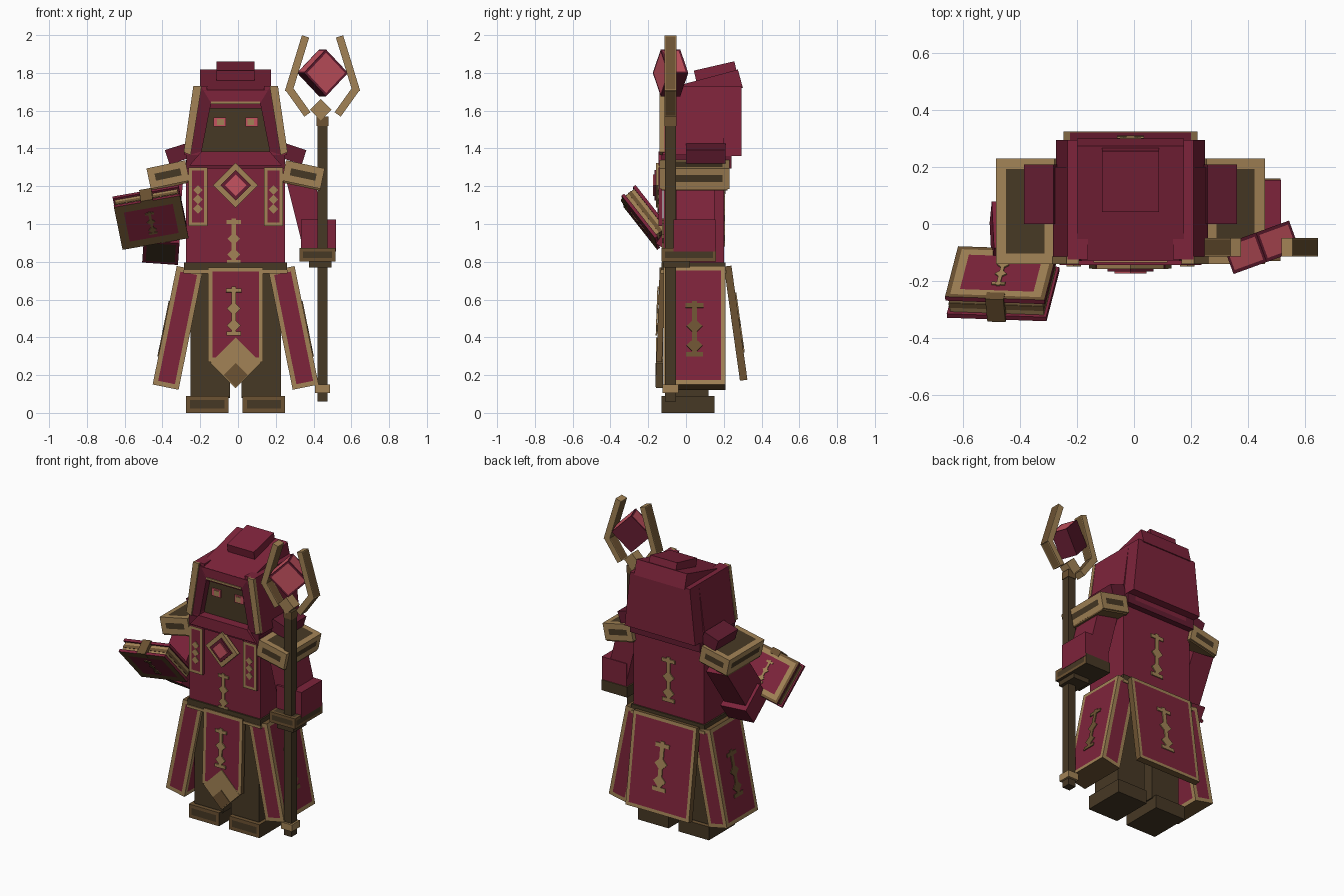
import bpy, bmesh, math
from mathutils import Matrix, Vector

if "Cube" in bpy.data.objects:
    bpy.data.objects.remove(bpy.data.objects["Cube"])

C = -0.0125  # body centre line


def mat(name, r, g, b):
    m = bpy.data.materials.new(name)
    m.diffuse_color = (r, g, b, 1)
    m.use_nodes = True
    m.node_tree.nodes["Principled BSDF"].inputs["Base Color"].default_value = m.diffuse_color
    return m


RED = mat("crimson cloth", 0.205, 0.017, 0.043)
DARKRED = mat("dark crimson", 0.125, 0.012, 0.030)
GOLD = mat("old gold", 0.36, 0.225, 0.092)
BRONZE = mat("bronze", 0.15, 0.085, 0.032)
BROWN = mat("dark leather", 0.062, 0.040, 0.018)
ROSE = mat("rose gem", 0.56, 0.085, 0.115)
DIRS = {'x': (-1, 0, 0), 'X': (1, 0, 0), 'y': (0, -1, 0), 'Y': (0, 1, 0), 'z': (0, 0, -1), 'Z': (0, 0, 1)}


def rot(r):
    x, y, z = (math.radians(a) for a in r)
    return Matrix.Rotation(z, 4, 'Z') @ Matrix.Rotation(y, 4, 'Y') @ Matrix.Rotation(x, 4, 'X')


def finish(name, bm, mats, M=Matrix()):
    me = bpy.data.meshes.new(name)
    bmesh.ops.recalc_face_normals(bm, faces=bm.faces)
    bm.to_mesh(me)
    bm.free()
    for m in mats:
        me.materials.append(m)
    ob = bpy.data.objects.new(name, me)
    ob.matrix_world = M
    bpy.context.collection.objects.link(ob)
    return ob


def box(name, loc, size, m, r=(0, 0, 0), rings=(), inner=None, on="", M=Matrix()):
    """Box; faces listed in 'on' get inset rings (width, material) and an inner colour."""
    bm = bmesh.new()
    bmesh.ops.create_cube(bm, size=1, matrix=Matrix.Diagonal((*size, 1)))
    mats = [m] + [k for _, k in rings] + [inner or m]
    chosen = [f for f in bm.faces if any(f.normal.dot(Vector(DIRS[d])) > 0.9 for d in on)]
    for f in chosen:
        for i, (w, _) in enumerate(rings):
            ring = bmesh.ops.inset_individual(bm, faces=[f], thickness=w, use_even_offset=True)
            for q in ring['faces']:
                q.material_index = i + 1
        f.material_index = len(rings) + 1
    return finish(name, bm, mats, M @ Matrix.Translation(loc) @ rot(r))


def prism(name, pts, y0, y1, m):
    """Outline in x (from the centre line) and z, extruded from y0 to y1."""
    bm = bmesh.new()
    f = bm.faces.new([bm.verts.new((C + x, y0, z)) for x, z in pts])
    g = bmesh.ops.extrude_face_region(bm, geom=[f])['geom']
    bmesh.ops.translate(bm, vec=(0, y1 - y0, 0), verts=[v for v in g if isinstance(v, bmesh.types.BMVert)])
    return finish(name, bm, [m])


def emblem(name, loc, r, h, m=GOLD, M=Matrix()):
    """Flat ornament facing -y: pole, crossbar, diamond and knob."""
    bm = bmesh.new()
    for x, z, w, t, a in ((0, 0, .09, 1, 0), (0, .42, .32, .08, 0), (0, .05, .2, .2, 45),
                          (0, -.3, .2, .2, 45), (0, -.46, .3, .08, 0)):
        T = Matrix.Translation((x * h, 0, z * h)) @ Matrix.Rotation(math.radians(a), 4, 'Y')
        bmesh.ops.create_cube(bm, size=1, matrix=T @ Matrix.Diagonal((w * h, 0.008, t * h, 1)))
    return finish(name, bm, [m], M @ Matrix.Translation(loc) @ rot(r))


# Legs, boots, skirt flaps and shoulders on both sides
for s, side in ((-1, "left"), (1, "right")):
    out = 'X' if s > 0 else 'x'
    box(side + "_boot", (C + s * .15, .01, .045), (.225, .28, .09), BROWN,
        rings=[(.022, BRONZE)], inner=BROWN, on="yZ")
    box(side + "_leg", (C + s * .135, .01, .43), (.21, .22, .70), BROWN)
    F = Matrix.Translation((C + s * .307, .045, .45)) @ rot((0, -s * 11.5, 0))
    box(side + "_flap", (0, 0, 0), (.14, .33, .64), BRONZE,
        rings=[(.025, GOLD)], inner=RED, on="xXyY", M=F)
    emblem(side + "_flap_emblem", (s * .071, 0, -.02), (0, 0, s * 90), .3, BRONZE, F)
    box(side + "_shoulder_puff", (C + s * .31, .105, 1.37), (.11, .21, .08), DARKRED, (0, s * 18, 0))
    box(side + "_pauldron", (C + s * .358, .045, 1.262), (.21, .37, .11), GOLD, (0, s * 12, 0),
        rings=[(.036, GOLD)], inner=BROWN, on="yYZ" + out)
    box(side + "_pauldron_rim", (C + s * .352, .045, 1.212), (.2, .35, .03), BRONZE, (0, s * 12, 0))
    # Chest strips with little gold studs
    box(side + "_chest_strip", (C + s * .2, -.135, 1.145), (.1, .02, .31), RED,
        rings=[(.018, GOLD)], inner=RED, on="y")
    for z in (1.08, 1.13, 1.18):
        box(side + "_strip_stud", (C + s * .2, -.146, z), (.036, .008, .036), GOLD, (0, 45, 0))

# Torso and belt
box("torso", (C, .04, 1.06), (.525, .32, .56), RED)
box("belt", (C, .04, .775), (.545, .34, .045), BROWN)
box("belt_trim", (C, .04, .748), (.55, .35, .018), GOLD)
emblem("chest_emblem", (C - .01, -.123, .91), (0, 0, 0), .24)
emblem("back_emblem", (C, .203, 1.03), (0, 0, 180), .3)

# Brooch: nested diamonds
for name, w, y, m in (("brooch_frame", .168, -.145, GOLD), ("brooch_inlay", .115, -.155, DARKRED),
                      ("brooch_gem", .08, -.162, ROSE)):
    box(name, (C, y, 1.205), (w, .025, w), m, (0, 45, 0))

# Front tabard with gold point, back skirt panel
box("tabard", (C, -.133, .52), (.29, .03, .5), BRONZE, (-2, 0, 0),
    rings=[(.022, GOLD)], inner=RED, on="yY")
emblem("tabard_emblem", (C - .01, -.152, .54), (-2, 0, 0), .26)
box("tabard_point", (C, -.14, .265), (.19, .035, .19), GOLD, (0, 45, 0))
box("tabard_point_shade", (C, -.158, .2), (.09, .008, .09), BRONZE, (0, 45, 0))
B = Matrix.Translation((C, .263, .475)) @ rot((8, 0, 0))
box("back_skirt", (0, 0, 0), (.47, .04, .61), BRONZE, rings=[(.022, GOLD)], inner=RED, on="yY", M=B)
emblem("back_skirt_emblem", (0, .022, 0), (0, 0, 180), .32, M=B)

# Hood: collar, leaning sides, brow, chin, shaded face
box("collar", (C, .055, 1.33), (.52, .37, .07), DARKRED)
box("hood_core", (C, .09, 1.51), (.4, .3, .36), RED)
for s, side in ((-1, "left"), (1, "right")):
    prism(side + "_hood_side", [(s * .272, 1.365), (s * .222, 1.73), (s * .15, 1.73), (s * .18, 1.365)],
          -.125, .2, RED)
    prism(side + "_hood_trim", [(s * .275, 1.38), (s * .224, 1.73), (s * .18, 1.73), (s * .238, 1.365)],
          -.14, -.115, GOLD)
    prism(side + "_cheek", [(s * .245, 1.365), (s * .185, 1.73), (s * .13, 1.64), (s * .18, 1.385)],
          -.13, -.05, DARKRED)
    box(side + "_eye", (C + s * .085, -.089, 1.54), (.066, .008, .05), ROSE)
    box(side + "_pupil", (C + s * .08, -.094, 1.54), (.036, .006, .034), GOLD)
prism("hood_back", [(-.262, 1.36), (.262, 1.36), (.222, 1.73), (-.222, 1.73)], .19, .295, RED)
prism("brow", [(-.145, 1.64), (.145, 1.64), (.19, 1.71), (-.19, 1.71)], -.13, -.02, RED)
box("brow_trim", (C, -.132, 1.642), (.26, .008, .014), GOLD)
prism("chin", [(-.245, 1.31), (.245, 1.31), (.18, 1.385), (-.18, 1.385)], -.145, -.02, RED)
prism("face", [(-.185, 1.38), (.185, 1.38), (.135, 1.65), (-.135, 1.65)], -.085, -.02, BROWN)
box("crown", (C, .085, 1.715), (.375, .42, .1), RED, (15, 0, 0))
box("crown_cap", (C, .155, 1.81), (.2, .22, .055), RED, (13, 0, 0))

# Right arm holding the staff
box("right_upper_arm", (.37, .05, 1.07), (.145, .2, .34), RED, (0, -14, 0))
box("right_cuff", (.425, .045, .94), (.185, .22, .17), RED)
box("right_glove", (.42, .015, .837), (.19, .29, .07), BROWN, rings=[(.018, BRONZE)], inner=BROWN, on="yXZ")
box("right_hand", (.435, -.05, .79), (.12, .14, .04), BROWN)

# Left arm bent forward under the book
box("left_upper_arm", (-.385, .03, 1.07), (.16, .2, .36), RED, (-32, 5, 0))
box("left_cuff", (-.405, -.04, .9), (.19, .2, .13), RED, (-35, 4, 0),
    rings=[(.018, RED)], inner=BROWN, on="zy")

# Book: two trimmed covers, pages, spine and clasp
K = Matrix.Translation((-.463, -.21, 1.035)) @ rot((38, -10, -2))
for y, side, a in ((-.038, "front", 0), (.038, "rear", 180)):
    box(side + "_cover", (0, y, 0), (.355, .018, .29), RED, (0, 0, a),
        rings=[(.016, BRONZE), (.03, GOLD if a else BRONZE)], inner=RED, on="y", M=K)
    emblem(side + "_cover_emblem", (0, y * 1.27, 0), (0, 0, a), .15, GOLD if a else BRONZE, K)
box("pages", (0, 0, 0), (.335, .06, .265), GOLD, M=K)
box("page_line", (0, 0, 0), (.339, .02, .27), BRONZE, M=K)
box("clasp", (0, 0, .135), (.065, .1, .04), BRONZE, M=K)

# Staff
X, Y = .4475, -.082
box("staff_rod", (X, Y, .815), (.054, .056, 1.51), BROWN)
box("staff_foot", (X, Y, .127), (.08, .085, .045), GOLD)
box("staff_band", (X, Y, 1.545), (.062, .062, .05), BRONZE)
box("staff_knot", (X - .01, Y, 1.605), (.08, .066, .08), GOLD, (0, 45, 0))


def bar(name, x0, z0, x1, z1):
    L = math.hypot(x1 - x0, z1 - z0)
    box(name, ((x0 + x1) / 2, Y, (z0 + z1) / 2), (.04, .066, L), GOLD,
        (0, math.degrees(math.atan2(x1 - x0, z1 - z0)), 0), rings=[(.006, GOLD)], inner=BRONZE, on="xX")


for s, side in ((-1, "left"), (1, "right")):
    bar(side + "_lower_prong", X + s * .08, 1.58, X + s * .18, 1.72)
    bar(side + "_upper_prong", X + s * .18, 1.70, X + s * .09, 1.993)

# Floating crystal
box("crystal", (X, Y, 1.80), (.175, .11, .175), DARKRED, (0, 45, 20),
    rings=[(.012, DARKRED)], inner=ROSE, on="yxZ")
